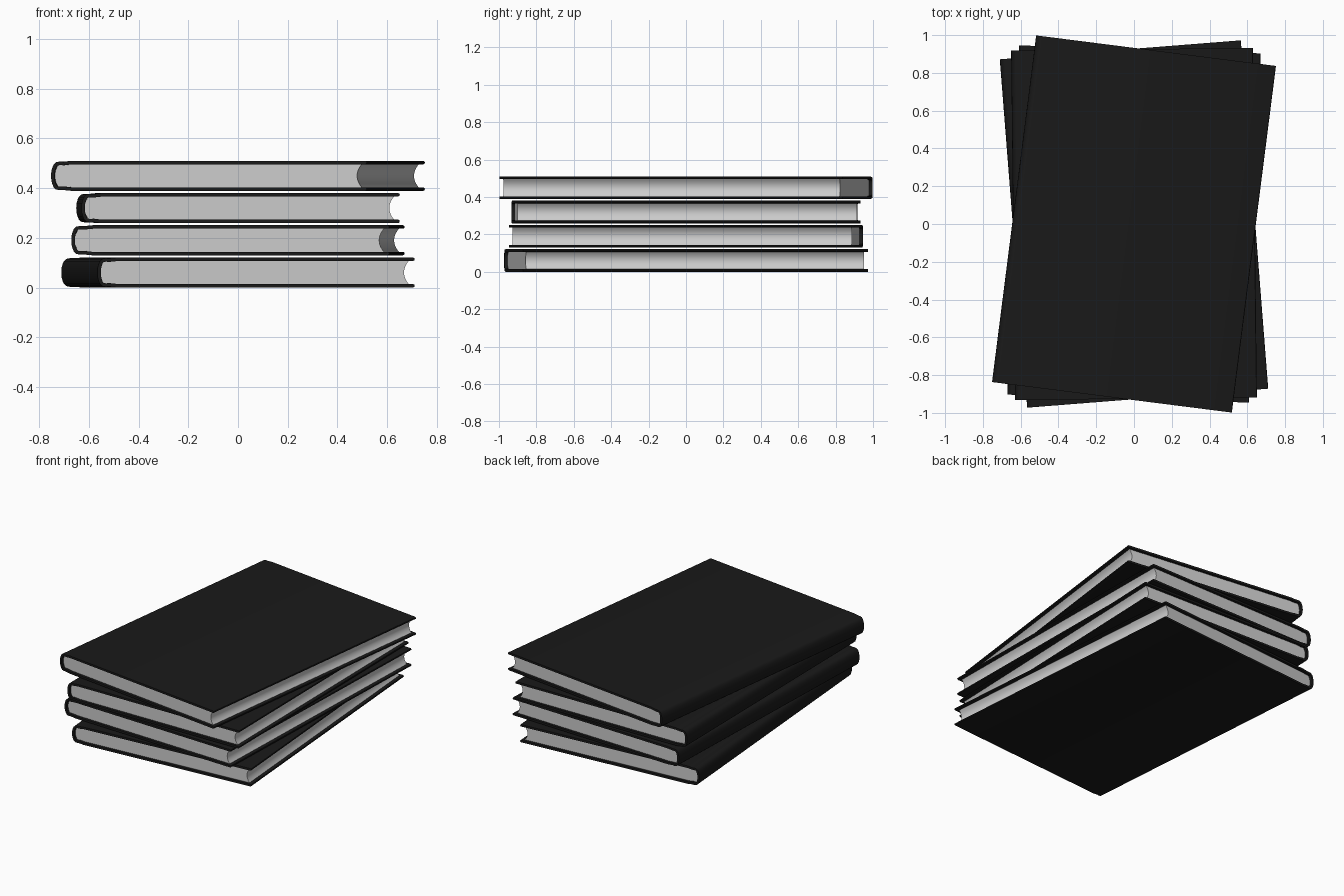
import bpy, bmesh, math
from mathutils import Vector

if "Cube" in bpy.data.objects:
    bpy.data.objects.remove(bpy.data.objects["Cube"])

W, L, H, T = 1.28, 1.85, 0.121, 0.014   # book width, length, height, cover thickness
PITCH = 0.1295


def material(name, c):
    m = bpy.data.materials.new(name)
    m.diffuse_color = (c, c, c, 1)
    m.use_nodes = True
    m.node_tree.nodes["Principled BSDF"].inputs["Base Color"].default_value = m.diffuse_color
    return m


cover_mat = material("black_cover", 0.01)
page_mat = material("paper", 0.8)


def extrude_profile(name, pts, length, z, angle, mat):
    """Extrude an x-z profile along y, turn it about z and raise it."""
    bm = bmesh.new()
    face = bm.faces.new([bm.verts.new((x, -length / 2, h)) for x, h in pts])
    ext = bmesh.ops.extrude_face_region(bm, geom=[face])
    bmesh.ops.translate(bm, vec=(0, length, 0),
                        verts=[v for v in ext["geom"] if isinstance(v, bmesh.types.BMVert)])
    bmesh.ops.recalc_face_normals(bm, faces=bm.faces)
    me = bpy.data.meshes.new(name)
    bm.to_mesh(me)
    bm.free()
    me.materials.append(mat)
    ob = bpy.data.objects.new(name, me)
    ob.location.z = z
    ob.rotation_euler.z = math.radians(angle)
    bpy.context.collection.objects.link(ob)
    bpy.ops.object.select_all(action='DESELECT')
    ob.select_set(True)
    bpy.context.view_layer.objects.active = ob
    bpy.ops.object.shade_smooth_by_angle(angle=math.radians(35))
    return ob


def cover_profile():
    # centre line of the case: top board, shallow hinge, rounded spine, mirrored below
    m = H / 2 - T / 2
    half = [(W / 2 - T / 2, m), (-0.555, m), (-0.575, m - 0.002), (-0.590, m - 0.004),
            (-0.605, m - 0.003), (-0.617, m - 0.005), (-0.624, m - 0.012),
            (-0.628, m - 0.022), (-0.632, m - 0.036)]
    line = [Vector(p) for p in half + [(-W / 2 + T / 2, 0)] + [(x, -z) for x, z in reversed(half)]]
    outer, inner = [], []
    for i, p in enumerate(line):
        d = (line[min(i + 1, len(line) - 1)] - line[max(i - 1, 0)]).normalized()
        n = Vector((d.y, -d.x)) * T / 2
        outer.append(p + n)
        inner.append(p - n)

    def cap(p, a0, a1):
        # rounded board edge
        return [p + Vector((math.cos(a), math.sin(a))) * T / 2
                for a in (math.radians(a0 + (a1 - a0) * k / 4) for k in (1, 2, 3))]
    return outer + cap(line[-1], -90, 90) + inner[::-1] + cap(line[0], -90, 90)


def page_profile():
    # hollow fore edge on the right, rounded back on the left
    h, n = H / 2 - T + 0.001, 12
    ts = [-1 + 2 * k / n for k in range(n + 1)]
    fore = [(0.598 + 0.02 * t * t, h * t) for t in ts]
    back = [(-0.627 + 0.016 * t * t, h * t) for t in reversed(ts)]
    return fore + back


# four stacked books, each turned a little
for i, angle in enumerate((4.5, -1.9, 0.65, -7.25), 1):
    z = (i - 1) * PITCH + H / 2
    # upper and lower halves of the outline share one orientation
    cp = cover_profile()
    extrude_profile(f"book_{i}_cover", cp, L, z, angle, cover_mat)
    extrude_profile(f"book_{i}_pages", page_profile(), L - 0.036, z, angle, page_mat)
